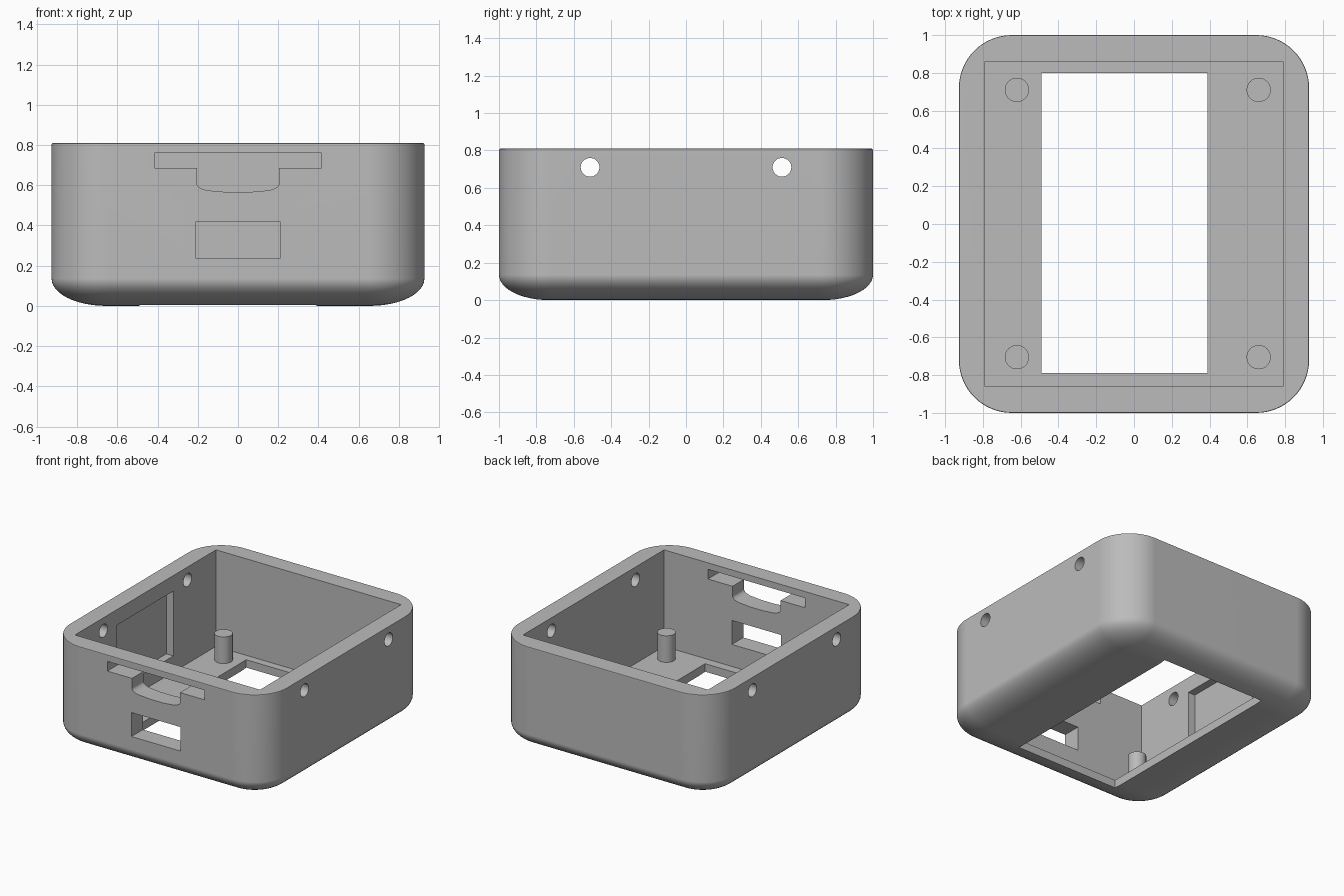
import bpy, bmesh, math
from mathutils import Matrix

if "Cube" in bpy.data.objects:
    bpy.data.objects.remove(bpy.data.objects["Cube"], do_unlink=True)

HALF_X, HALF_Y, HEIGHT = 0.927, 1.0, 0.81
CORNER, FLOOR = 0.28, 0.065

grey = bpy.data.materials.new("plain grey")
grey.use_nodes = True
colour = (0.5, 0.5, 0.5, 1)
grey.diffuse_color = colour
grey.node_tree.nodes["Principled BSDF"].inputs["Base Color"].default_value = colour


def make(name, bm):
    bmesh.ops.recalc_face_normals(bm, faces=bm.faces)
    mesh = bpy.data.meshes.new(name)
    bm.to_mesh(mesh)
    bm.free()
    mesh.materials.append(grey)
    ob = bpy.data.objects.new(name, mesh)
    bpy.context.collection.objects.link(ob)
    return ob


def activate(ob):
    bpy.ops.object.select_all(action='DESELECT')
    ob.select_set(True)
    bpy.context.view_layer.objects.active = ob


def box(name, x0, x1, y0, y1, z0, z1):
    bm = bmesh.new()
    bmesh.ops.create_cube(bm, size=1)
    bmesh.ops.scale(bm, vec=(x1 - x0, y1 - y0, z1 - z0), verts=bm.verts)
    bmesh.ops.translate(bm, vec=((x0 + x1) / 2, (y0 + y1) / 2, (z0 + z1) / 2), verts=bm.verts)
    return make(name, bm)


def cylinder(name, radius, length, centre, turn=0):
    bm = bmesh.new()
    matrix = Matrix.Translation(centre) @ Matrix.Rotation(turn, 4, 'Y')
    bmesh.ops.create_cone(bm, cap_ends=True, segments=48, radius1=radius,
                          radius2=radius, depth=length, matrix=matrix)
    return make(name, bm)


def ring(bm, inset, z, steps=16):
    """Rounded rectangle loop, pulled inward by inset."""
    loop = []
    for q, (sx, sy) in enumerate([(1, 1), (-1, 1), (-1, -1), (1, -1)]):
        for i in range(steps + 1):
            a = (q + i / steps) * math.pi / 2
            loop.append(bm.verts.new((
                sx * (HALF_X - CORNER) + (CORNER - inset) * math.cos(a),
                sy * (HALF_Y - CORNER) + (CORNER - inset) * math.sin(a), z)))
    return loop


# Outer body: elliptical bottom edge, straight wall, tiny rounded rim
levels = []
for i in range(13):
    a = i / 12 * math.pi / 2
    levels.append((0.27 * (1 - math.sin(a)), 0.135 * (1 - math.cos(a))))
levels += [(0, HEIGHT - 0.008), (0.002, HEIGHT - 0.002), (0.008, HEIGHT)]
bm = bmesh.new()
rings = [ring(bm, d, z) for d, z in levels]
for low, high in zip(rings, rings[1:]):
    for i in range(len(low)):
        j = (i + 1) % len(low)
        bm.faces.new((low[i], low[j], high[j], high[i]))
bm.faces.new(rings[0][::-1])
bm.faces.new(rings[-1])
body = make("case_body", bm)

# Cutters: cavity, floor window, wall recess, lower port
cutters = [
    box("cavity", -0.79, 0.79, -0.86, 0.86, FLOOR, 1),
    box("floor_window", -0.49, 0.39, -0.79, 0.80, -0.1, 0.2),
    box("wall_recess", -0.85, -0.7, -0.35, 0.34, 0.19, 0.69),
    box("lower_port", -0.21, 0.21, -1.1, -0.8, 0.235, 0.42),
]

# Cutter: T-shaped front slot with rounded lower corners
half = [(0.415, 0.76), (0.415, 0.685), (0.205, 0.685)]
for i in range(9):
    a = i / 8 * math.pi / 2
    half.append((0.125 + 0.08 * math.cos(a), 0.61 - 0.038 * math.sin(a)))
half.append((0.06, 0.566))
outline = half + [(-x, z) for x, z in reversed(half)]
bm = bmesh.new()
face = bm.faces.new([bm.verts.new((x, -1.1, z)) for x, z in outline])
extruded = bmesh.ops.extrude_face_region(bm, geom=[face])
bmesh.ops.translate(bm, vec=(0, 0.3, 0),
                    verts=[v for v in extruded["geom"] if isinstance(v, bmesh.types.BMVert)])
cutters.append(make("front_slot", bm))

# Cutters: screw holes through both side walls
for y in (-0.513, 0.513):
    for side in (-1, 1):
        cutters.append(cylinder("screw_hole", 0.05, 0.4, (side * 0.86, y, 0.71), math.pi / 2))

activate(body)
for cutter in cutters:
    mod = body.modifiers.new("cut", 'BOOLEAN')
    mod.operation = 'DIFFERENCE'
    mod.solver = 'EXACT'
    mod.object = cutter
    bpy.ops.object.modifier_apply(modifier=mod.name)
for cutter in cutters:
    bpy.data.objects.remove(cutter, do_unlink=True)
bpy.ops.object.shade_smooth_by_angle(angle=math.radians(30))
weighted = body.modifiers.new("weighted_normals", 'WEIGHTED_NORMAL')
weighted.keep_sharp = True

# Mounting posts on the floor
for x, xname in ((-0.62, "right"), (0.66, "left")):
    for y, yname in ((-0.705, "front"), (0.71, "back")):
        bottom, top = FLOOR - 0.01, 0.27
        post = cylinder(f"{yname}_{xname}_post", 0.064, top - bottom, (x, y, (top + bottom) / 2))
        activate(post)
        bpy.ops.object.shade_smooth_by_angle(angle=math.radians(30))
